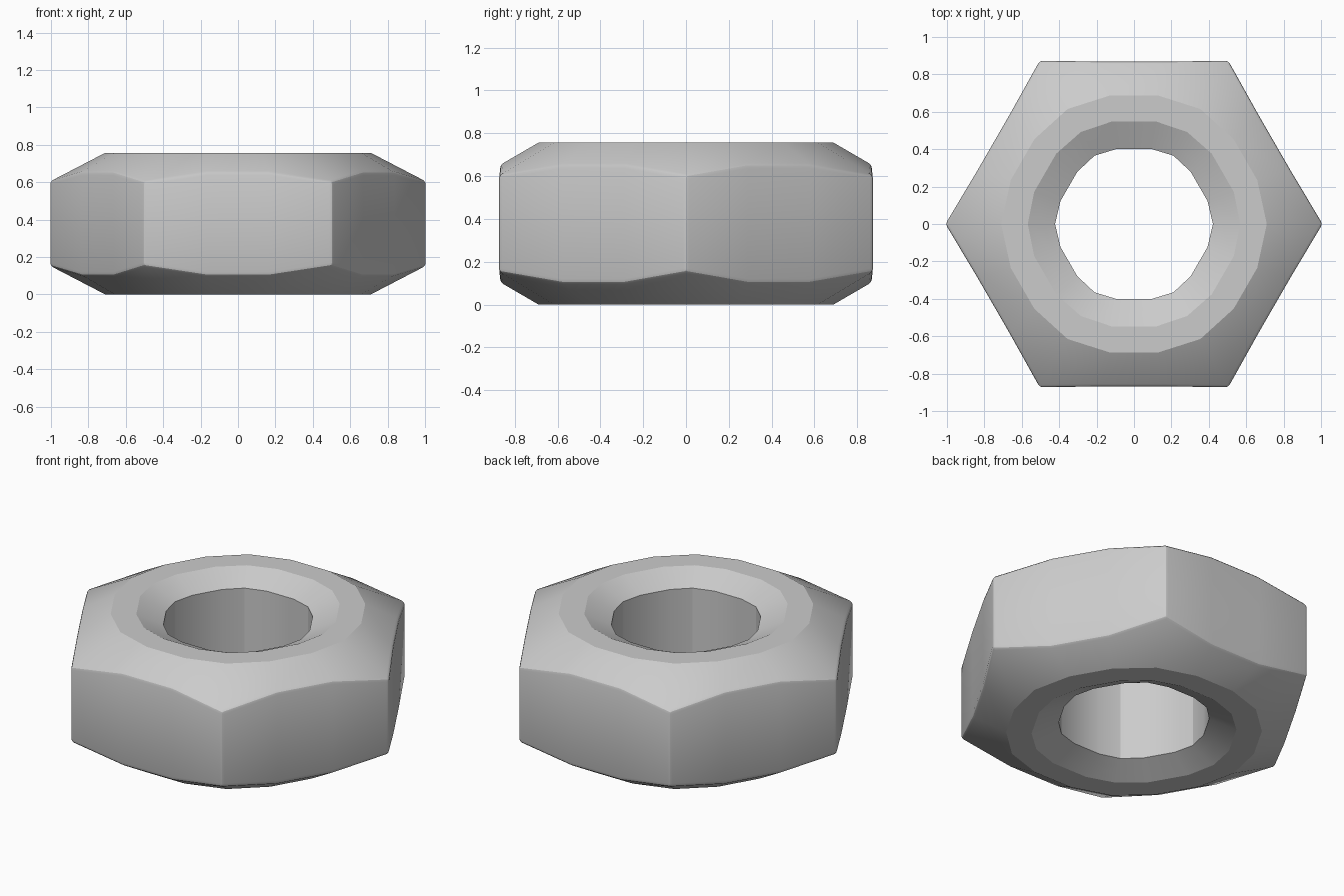
import bpy, bmesh, math
from mathutils import Matrix

if "Cube" in bpy.data.objects:
    bpy.data.objects.remove(bpy.data.objects["Cube"])

H = 0.757


def ring(bm, corner_r, mid_x, mid_y, corner_z, mid_z):
    """18-point ring: six corners with two points between each pair."""
    verts = []
    for k in range(6):
        rot = Matrix.Rotation(math.radians(60 * k), 4, 'Z')
        c = (corner_r * 0.5, corner_r * math.sqrt(3) / 2, corner_z)
        for p in (c, (mid_x, mid_y, mid_z), (-mid_x, mid_y, mid_z)):
            v = bm.verts.new(p)
            v.co = rot @ v.co
            verts.append(v)
    return verts


# Closed cross-section: outer hexagon, top chamfer, bore, bottom chamfer
half = [  # corner radius, mid x, mid y, depth at corner, depth at mid
    (1.008, 0.168, 0.868, 0.155, 0.104),
    (0.71, 0.126, 0.688, 0.0, 0.0),
    (0.568, 0.118, 0.548, 0.0, 0.0),
    (0.472, 0.10, 0.455, 0.045, 0.045),
    (0.422, 0.09, 0.402, 0.07, 0.07),
]
bm = bmesh.new()
rings = [ring(bm, r, x, y, H - a, H - b) for r, x, y, a, b in half]
rings += [ring(bm, r, x, y, a, b) for r, x, y, a, b in reversed(half)]
for i, a in enumerate(rings):
    b = rings[(i + 1) % len(rings)]
    for j in range(18):
        k = (j + 1) % 18
        bm.faces.new((a[j], a[k], b[k], b[j]))
bmesh.ops.recalc_face_normals(bm, faces=bm.faces)

# Softened hexagon corners and chamfer edges
top, bottom = rings[0], rings[-1]
edges = [bm.edges.get((top[j], bottom[j])) for j in range(0, 18, 3)]
for r in (top, bottom):
    edges += [bm.edges.get((r[j], r[(j + 1) % 18])) for j in range(18)]
bmesh.ops.bevel(bm, geom=edges, offset=0.016, offset_type='OFFSET',
                segments=2, profile=0.5, affect='EDGES')

mesh = bpy.data.meshes.new("hex_nut")
bm.to_mesh(mesh)
bm.free()
nut = bpy.data.objects.new("hex_nut", mesh)
bpy.context.collection.objects.link(nut)
bpy.context.view_layer.objects.active = nut
nut.select_set(True)
bpy.ops.object.shade_smooth_by_angle(angle=math.radians(19))
